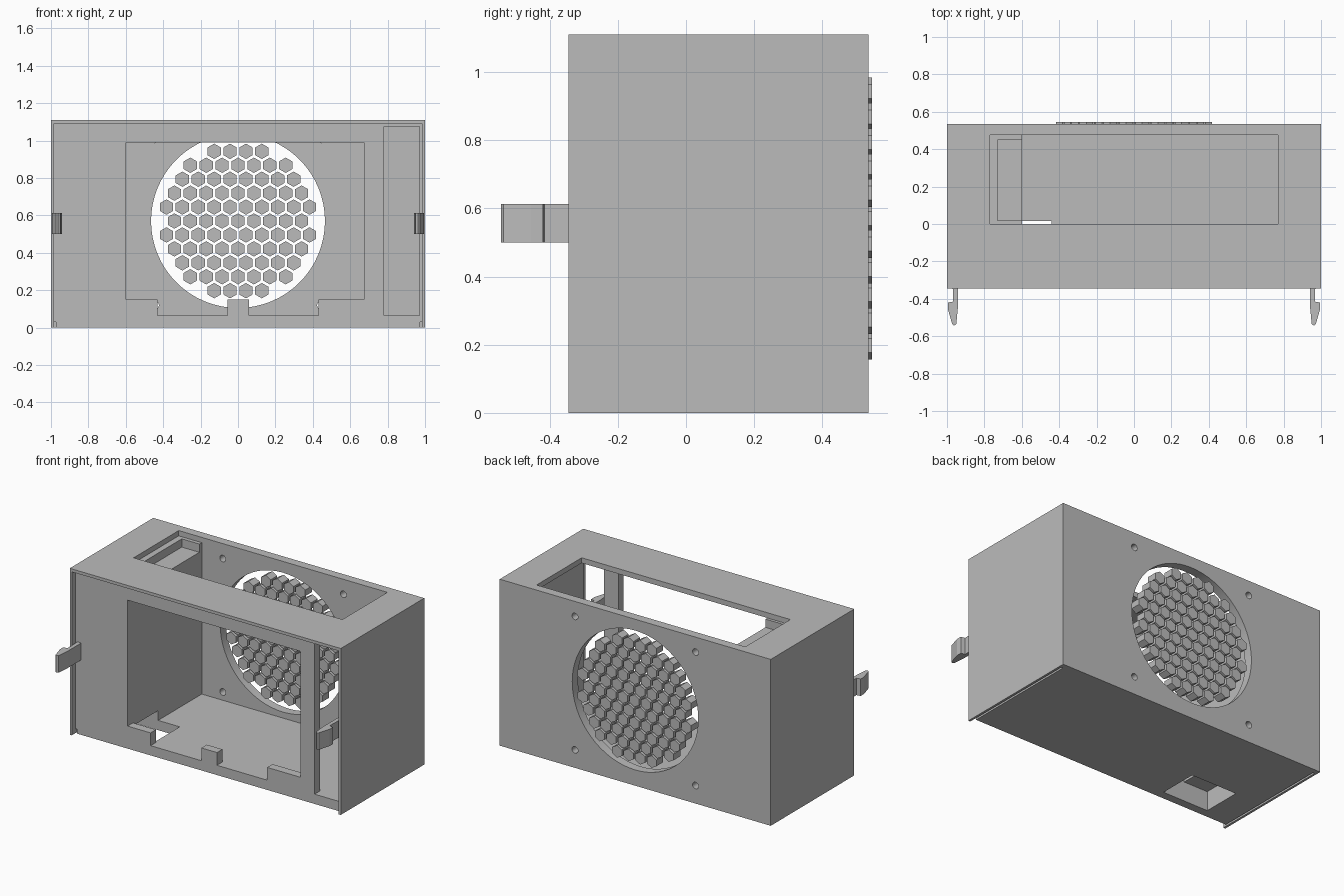
import bpy, bmesh, math
from mathutils import Matrix

if "Cube" in bpy.data.objects:
    bpy.data.objects.remove(bpy.data.objects["Cube"])

grey = bpy.data.materials.new("mid_grey")
grey.diffuse_color = (0.5, 0.5, 0.5, 1)
grey.use_nodes = True
grey.node_tree.nodes["Principled BSDF"].inputs["Base Color"].default_value = grey.diffuse_color


def finish(name, bm):
    bmesh.ops.recalc_face_normals(bm, faces=bm.faces[:])
    me = bpy.data.meshes.new(name)
    bm.to_mesh(me)
    bm.free()
    me.materials.append(grey)
    ob = bpy.data.objects.new(name, me)
    bpy.context.collection.objects.link(ob)
    return ob


def box(name, x0, x1, y0, y1, z0, z1):
    bm = bmesh.new()
    bmesh.ops.create_cube(bm, size=1)
    for v in bm.verts:
        v.co.x = x0 if v.co.x < 0 else x1
        v.co.y = y0 if v.co.y < 0 else y1
        v.co.z = z0 if v.co.z < 0 else z1
    return finish(name, bm)


def add_rod(bm, x, z, r, y0, y1, n):
    # cylinder along y; six sides gives a point-up hexagon
    m = Matrix.Translation((x, (y0 + y1) / 2, z)) @ Matrix.Rotation(math.pi / 2, 4, 'X')
    bmesh.ops.create_cone(bm, cap_ends=True, segments=n, radius1=r, radius2=r,
                          depth=y1 - y0, matrix=m)


def rod(name, *args):
    bm = bmesh.new()
    add_rod(bm, *args)
    return finish(name, bm)


def cut(target, cutter):
    cutter.hide_render = True
    mod = target.modifiers.new("cut", 'BOOLEAN')
    mod.operation = 'DIFFERENCE'
    mod.solver = 'EXACT'
    mod.object = cutter
    bpy.context.view_layer.objects.active = target
    bpy.ops.object.modifier_apply(modifier=mod.name)
    bpy.data.objects.remove(cutter)


# Housing
CZ = 0.57
shell = box("housing", -1, 1, -0.345, 0.535, 0, 1.11)
for dims in [
    (-0.985, 0.985, -0.5, -0.307, -0.1, 1.09),   # recessed front inside the rim
    (-0.6, 0.97, -0.25, 0.475, 0.065, 1.075),    # main chamber
    (-0.77, 0.77, 0, 0.475, 1.075, 1.2),         # top opening
    (-0.73, -0.55, 0.02, 0.45, 1.02, 1.2),       # shelf pocket
    (-0.6, 0.675, -0.4, -0.2, 0.15, 0.99),       # front window
    (-0.43, -0.055, -0.4, -0.2, 0.065, 0.3),     # window notches
    (0.06, 0.43, -0.4, -0.2, 0.065, 0.3),
    (0.78, 0.97, -0.4, -0.2, 0.065, 1.075),      # side slot
    (-0.78, -0.44, -0.25, 0.015, -0.1, 0.13),    # cable hole in floor
    (0.972, 0.985, -0.5, 0.5, -0.1, 0.03),       # bottom edge grooves
    (-0.985, -0.972, -0.5, 0.5, -0.1, 0.03),
]:
    cut(shell, box("cutter", *dims))

# Fan hole and screw holes in the back wall
cut(shell, rod("cutter", 0, CZ, 0.465, 0.4, 0.7, 64))
for sx in (-1, 1):
    for sz in (-1, 1):
        cut(shell, rod("cutter", sx * 0.445, CZ - 0.005 + sz * 0.445, 0.022, 0.4, 0.7, 20))

# Honeycomb grille
bm = bmesh.new()
px, pz = 0.085, 0.0745
for row in range(-5, 6):
    for col in range(-6, 7):
        x = (col + 0.5 * (row % 2)) * px
        if math.hypot(x, row * pz) < 0.41:
            add_rod(bm, x, CZ + row * pz, 0.041, 0.475, 0.545, 6)
finish("honeycomb_grille", bm)

# Snap hooks on the front
profile = [(0.942, -0.25), (0.972, -0.25), (0.967, -0.415), (0.995, -0.42),
           (0.995, -0.455), (0.972, -0.535), (0.962, -0.543), (0.95, -0.535),
           (0.942, -0.45)]
for side, name in ((1, "right_hook"), (-1, "left_hook")):
    bm = bmesh.new()
    face = bm.faces.new([bm.verts.new((side * x, y, 0.5)) for x, y in profile])
    ext = bmesh.ops.extrude_face_region(bm, geom=[face])
    top = [g for g in ext["geom"] if isinstance(g, bmesh.types.BMVert)]
    bmesh.ops.translate(bm, verts=top, vec=(0, 0, 0.113))
    finish(name, bm)

# Smooth the round holes, keep corners sharp
bpy.ops.object.select_all(action='DESELECT')
shell.select_set(True)
bpy.context.view_layer.objects.active = shell
bpy.ops.object.shade_smooth_by_angle(angle=math.radians(30))
